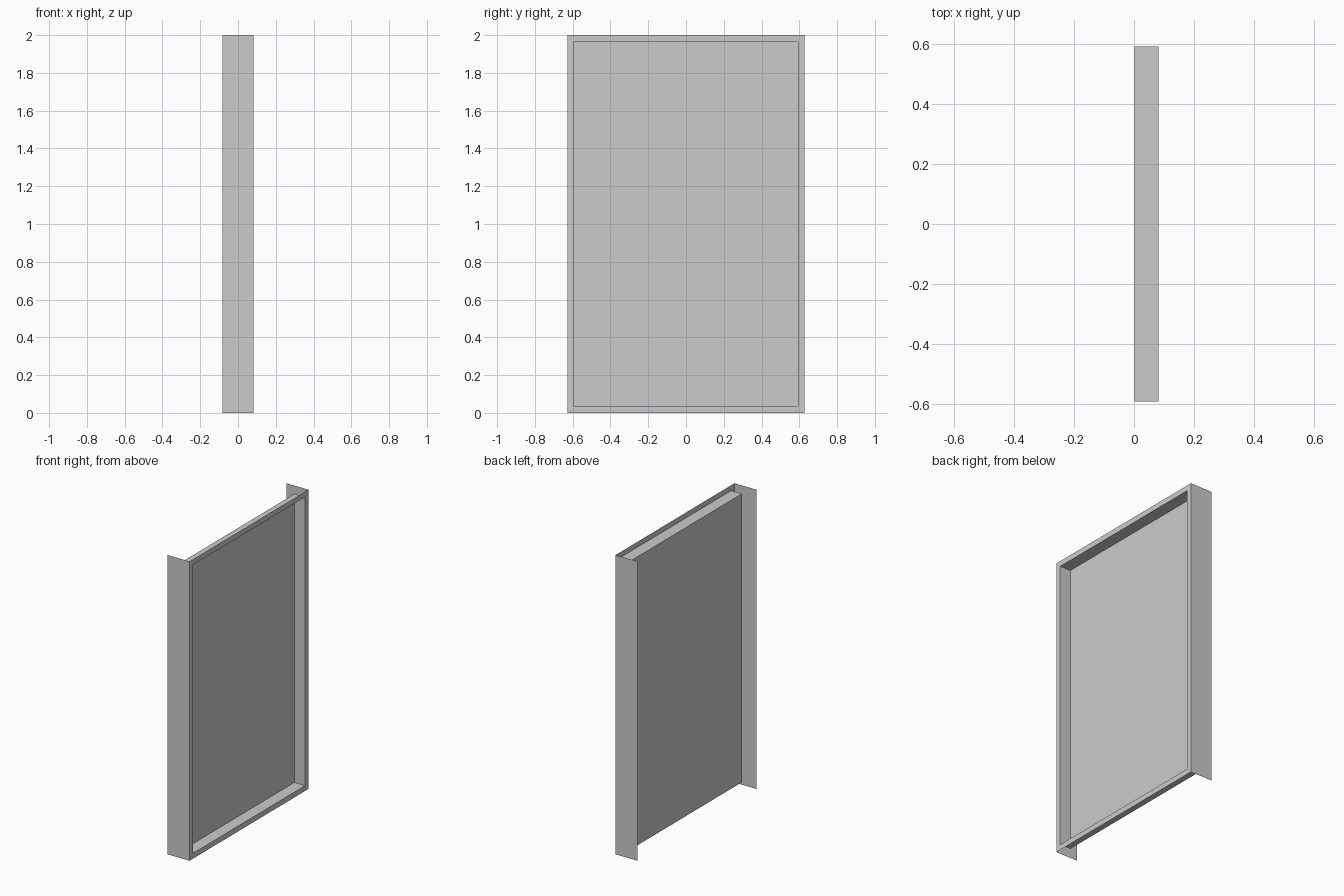
import bpy
import bmesh

if "Cube" in bpy.data.objects:
    bpy.data.objects.remove(bpy.data.objects["Cube"])

FRONT, BACK, PANEL = 0.081, -0.081, 0.002   # x depths
HALF_W, HEIGHT, BORDER = 0.628, 2.0, 0.051


def add_object(name, bm):
    mesh = bpy.data.meshes.new(name)
    bm.to_mesh(mesh)
    bm.free()
    obj = bpy.data.objects.new(name, mesh)
    bpy.context.collection.objects.link(obj)
    return obj


def quad(bm, corners):
    return bm.faces.new([bm.verts.new(c) for c in corners])


# Thin face sheet: border ring with a recessed panel
bm = bmesh.new()
face = quad(bm, [(FRONT, -HALF_W, 0), (FRONT, HALF_W, 0),
                 (FRONT, HALF_W, HEIGHT), (FRONT, -HALF_W, HEIGHT)])
bm.normal_update()
bmesh.ops.inset_region(bm, faces=[face], thickness=BORDER, use_boundary=True)
walls = bmesh.ops.extrude_discrete_faces(bm, faces=[face])
bmesh.ops.translate(bm, verts=walls["faces"][0].verts, vec=(PANEL - FRONT, 0, 0))
add_object("recessed_panel", bm)

# Side jambs: single sheets running front to back, open at top and bottom
for side, label in ((-1, "front"), (1, "back")):
    bm = bmesh.new()
    y = side * HALF_W
    jamb = quad(bm, [(BACK, y, 0), (FRONT, y, 0), (FRONT, y, HEIGHT), (BACK, y, HEIGHT)])
    if side > 0:
        jamb.normal_flip()
    add_object(label + "_side_jamb", bm)
